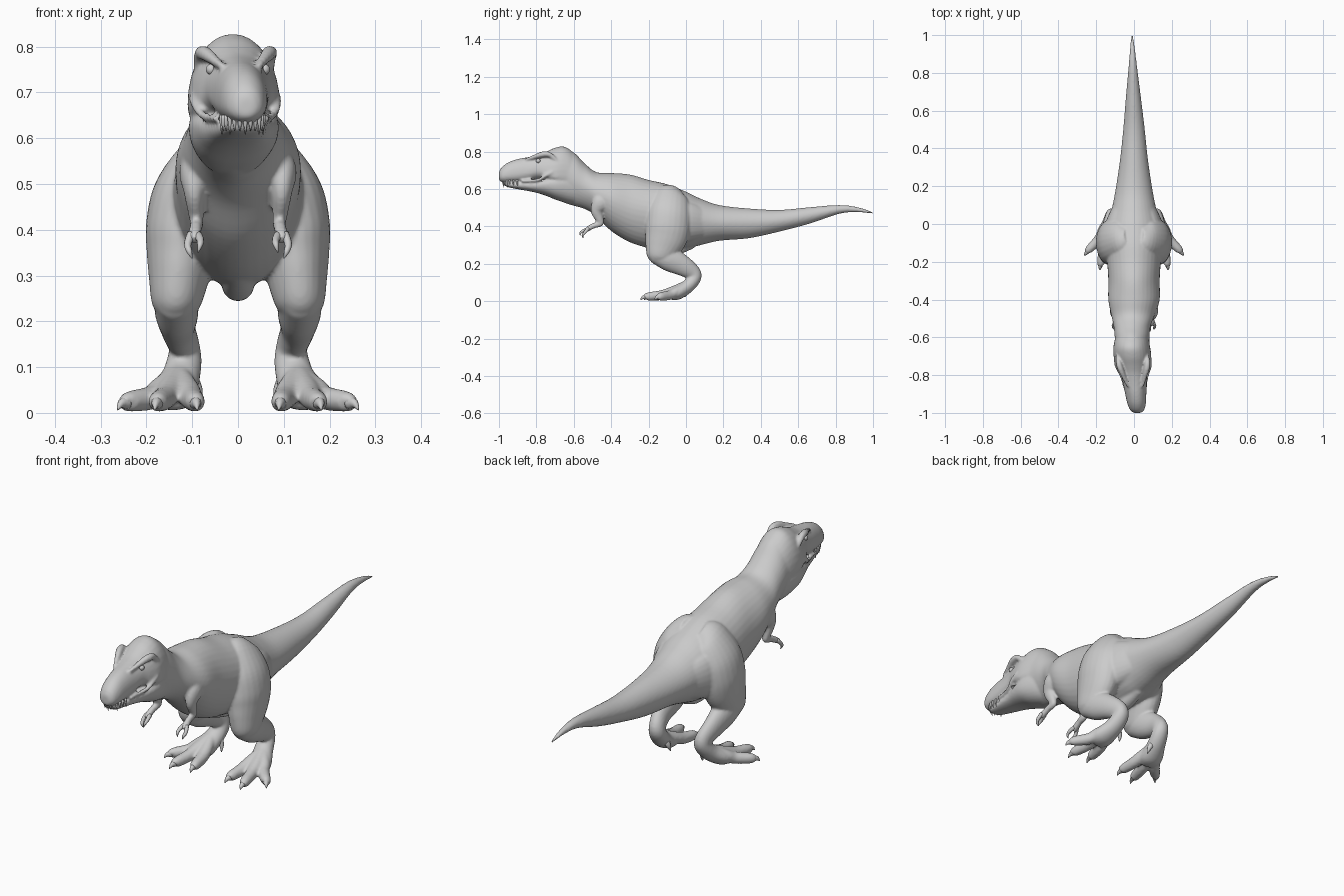
import bpy, bmesh, math
from mathutils import Vector


def spline(stations, k):
    """Catmull-Rom resampling of station tuples."""
    out, n = [], len(stations)
    for i in range(n - 1):
        a, b, c, d = (stations[max(0, min(n - 1, j))] for j in (i - 1, i, i + 1, i + 2))
        for s in range(k):
            t = s / k
            out.append([0.5 * (2 * q + (r - p) * t + (2 * p - 5 * q + 4 * r - w) * t * t
                               + (3 * q - p - 3 * r + w) * t ** 3)
                        for p, q, r, w in zip(a, b, c, d)])
    return out + [list(stations[-1])]


def loft(bm, stations, mirror=1, upright=False, k=5, seg=24, sq=1.0):
    """Skin oval sections (x, y, z, half width, radius up, radius down) along a path."""
    pts = spline(stations, k)
    rings = []
    for i, p in enumerate(pts):
        if upright:
            u, v = Vector((1, 0, 0)), Vector((0, 0, 1))
        else:
            t = (Vector(pts[min(i + 1, len(pts) - 1)][:3]) - Vector(pts[max(i - 1, 0)][:3])).normalized()
            u = (Vector((1, 0, 0)) - t * t.x).normalized()
            v = u.cross(t)
        ring = []
        for j in range(seg):
            a = 2 * math.pi * j / seg
            c, s = math.cos(a), math.sin(a)
            c, s = math.copysign(abs(c) ** sq, c), math.copysign(abs(s) ** sq, s)
            r = p[4] if s > 0 else p[-1]
            co = Vector(p[:3]) + u * c * max(p[3], .001) + v * s * max(r, .001)
            ring.append(bm.verts.new((co.x * mirror, co.y, max(co.z, 0))))
        rings.append(ring)
    for a, b in zip(rings, rings[1:]):
        for j in range(seg):
            bm.faces.new((a[j], a[j - 1], b[j - 1], b[j]))
    bm.faces.new(rings[0])
    bm.faces.new(rings[-1][::-1])


def finish(bm, name):
    bmesh.ops.recalc_face_normals(bm, faces=bm.faces)
    for f in bm.faces:
        f.smooth = True
    me = bpy.data.meshes.new(name)
    bm.to_mesh(me)
    bm.free()
    ob = bpy.data.objects.new(name, me)
    bpy.context.collection.objects.link(ob)
    return ob


def hx(y):
    """Sideways drift of the slightly turned head."""
    return max(-.012, .018 - .087 * (y + 1))


def profile(rows):
    """(y, x, half width, top, widest level, bottom) -> loft stations."""
    return [(x, y, m, w, t - m, m - b) for y, x, w, t, m, b in rows]


body = bmesh.new()

# neck, torso and tail
loft(body, profile([
    (-.72, -.008, .07, .78, .68, .57), (-.66, -.01, .09, .815, .68, .53),
    (-.60, -.01, .092, .795, .65, .51), (-.54, -.01, .098, .735, .61, .492),
    (-.48, -.005, .116, .69, .57, .455), (-.40, 0, .136, .685, .54, .375),
    (-.30, 0, .136, .677, .50, .315), (-.20, 0, .142, .648, .48, .285),
    (-.10, 0, .15, .625, .46, .275), (0, 0, .14, .585, .44, .28),
    (.08, 0, .118, .547, .43, .30), (.18, 0, .098, .513, .42, .323),
    (.34, 0, .074, .495, .42, .337), (.50, 0, .057, .488, .43, .372),
    (.66, -.003, .041, .502, .457, .414), (.82, -.006, .024, .514, .49, .467),
    (.92, -.008, .014, .502, .489, .475), (1.0, -.01, .005, .477, .472, .467)]),
    upright=True, seg=36, sq=1.06)

# pelvic keel
loft(body, [(0, -.22, .32, .03, .03), (0, -.13, .29, .035, .035), (0, -.06, .28, .035, .035),
            (0, .03, .31, .03, .03)])

# upper skull
loft(body, profile([(y, hx(y), *r) for y, *r in [
    (-1.0, .018, .69, .668, .648), (-.985, .037, .716, .668, .637),
    (-.95, .049, .742, .675, .632), (-.90, .056, .76, .68, .632),
    (-.84, .063, .771, .69, .638), (-.79, .072, .782, .70, .648),
    (-.75, .088, .798, .68, .64), (-.70, .1, .82, .67, .62),
    (-.65, .097, .826, .67, .59), (-.60, .085, .79, .66, .58), (-.56, .06, .72, .65, .58)]]),
    upright=True, seg=32, sq=.97)

# lower jaw and throat
loft(body, profile([(y, hx(y), *r) for y, *r in [
    (-.972, .018, .636, .63, .622), (-.955, .035, .638, .625, .61),
    (-.89, .049, .64, .622, .597), (-.81, .066, .645, .62, .582),
    (-.75, .086, .66, .625, .564), (-.69, .098, .68, .625, .54),
    (-.62, .09, .68, .62, .52), (-.56, .07, .66, .60, .515)]]),
    upright=True, seg=32, sq=.9)

for m in (-1, 1):
    # brow ridge and lip fold
    def face(rows):
        loft(body, [(hx(y) + m * x, y, z, r, r) for x, y, z, r in rows], seg=12)
    face([(.04, -.86, .756, .006), (.055, -.81, .772, .012), (.07, -.765, .785, .016),
          (.077, -.73, .783, .014), (.08, -.69, .75, .008)])
    face([(.055, -.88, .642, .006), (.064, -.82, .645, .008), (.078, -.78, .652, .009),
          (.09, -.75, .672, .009), (.094, -.715, .69, .008)])
    # thigh
    loft(body, [(.03, -.065, .59, .035, .05), (.066, -.08, .555, .062, .095),
                (.1, -.09, .48, .083, .118), (.118, -.095, .41, .083, .121),
                (.124, -.105, .35, .076, .116),
                (.13, -.125, .29, .065, .098), (.136, -.145, .235, .052, .07),
                (.137, -.15, .21, .03, .04)], m)
    # hip muscle running into the tail
    loft(body, [(.1, -.08, .42, .07, .12), (.085, .0, .425, .065, .11),
                (.055, .1, .42, .05, .08), (.035, .19, .42, .035, .05)], m)
    # shin, ankle and upper foot
    loft(body, [(.137, -.17, .255, .045, .05), (.134, -.09, .226, .048, .066),
                (.13, -.01, .185, .037, .054), (.118, .04, .147, .034, .042),
                (.117, .04, .115, .038, .036), (.126, .005, .076, .043, .036),
                (.143, -.05, .042, .054, .036), (.15, -.09, .027, .045, .02)], m)
    # toes
    for mid, tip in (((.102, -.12), (.093, -.185)), ((.16, -.13), (.175, -.205)),
                     ((.19, -.085), (.24, -.138))):
        loft(body, [(.13, .0, .085, .022, .025), (.35 * .13 + .65 * mid[0], .6 * mid[1], .052, .027, .025),
                    (*mid, .033, .026, .026), (*tip, .024, .021, .022),
                    (tip[0], tip[1] - .014, .018, .012, .012)], m, seg=16)
    # arm
    loft(body, [(.08, -.43, .57, .025, .03), (.098, -.455, .53, .03, .045),
                (.096, -.478, .485, .023, .032), (.092, -.462, .436, .017, .022),
                (.09, -.458, .415, .015, .017), (.092, -.49, .405, .014, .015),
                (.095, -.522, .388, .015, .014), (.096, -.535, .376, .012, .01)], m, seg=16)

skin = finish(body, "body")
rm = skin.modifiers.new("Blend", 'REMESH')
rm.mode = 'VOXEL'
rm.voxel_size = .006
rm.use_smooth_shade = True
sm = skin.modifiers.new("Soften", 'SMOOTH')
sm.factor = .5
sm.iterations = 5

# claws on toes and hind spur
claws = bmesh.new()
for m in (-1, 1):
    for x, y, dx, dy in ((.093, -.19, -.004, -.034), (.176, -.21, .006, -.034), (.243, -.142, .02, -.025)):
        loft(claws, [(x, y, .022, .014, .015), (x + dx * .6, y + dy * .6, .02, .009, .01),
                     (x + dx, y + dy, .006, .001, .001)], m, k=3, seg=10)
    loft(claws, [(.105, .005, .075, .018, .018), (.088, .005, .05, .011, .011),
                 (.082, -.005, .022, .002, .002)], m, k=3, seg=10)
finish(claws, "toe_claws")

# two fingers per hand
fingers = bmesh.new()
for m in (-1, 1):
    loft(fingers, [(.102, -.522, .39, .01, .01), (.11, -.54, .368, .008, .008),
                   (.106, -.552, .352, .006, .006), (.1, -.55, .337, .001, .001)], m, k=4, seg=10)
    loft(fingers, [(.088, -.522, .388, .01, .01), (.082, -.548, .377, .008, .008),
                   (.083, -.564, .366, .006, .006), (.087, -.566, .35, .001, .001)], m, k=4, seg=10)
finish(fingers, "fingers")

# teeth follow the rounded front of the muzzle
teeth = bmesh.new()
for i in range(-6, 7):
    a = i / 6
    y = -.978 + .075 * abs(a) ** 1.8
    x = hx(y) + .045 * math.sin(a * math.pi / 2)
    ln = .034 if i % 3 else .042
    loft(teeth, [(x, y, .65, .005, .0055), (x, y, .632, .0045, .005),
                 (x, y + .004, .65 - ln, .0006, .0006)], k=2, seg=6)
finish(teeth, "teeth")

# eyes
eyes = bmesh.new()
for m in (-1, 1):
    res = bmesh.ops.create_uvsphere(eyes, u_segments=16, v_segments=10, radius=.012)
    bmesh.ops.translate(eyes, verts=res["verts"], vec=(hx(-.79) + m * .058, -.79, .75))
finish(eyes, "eyes")
